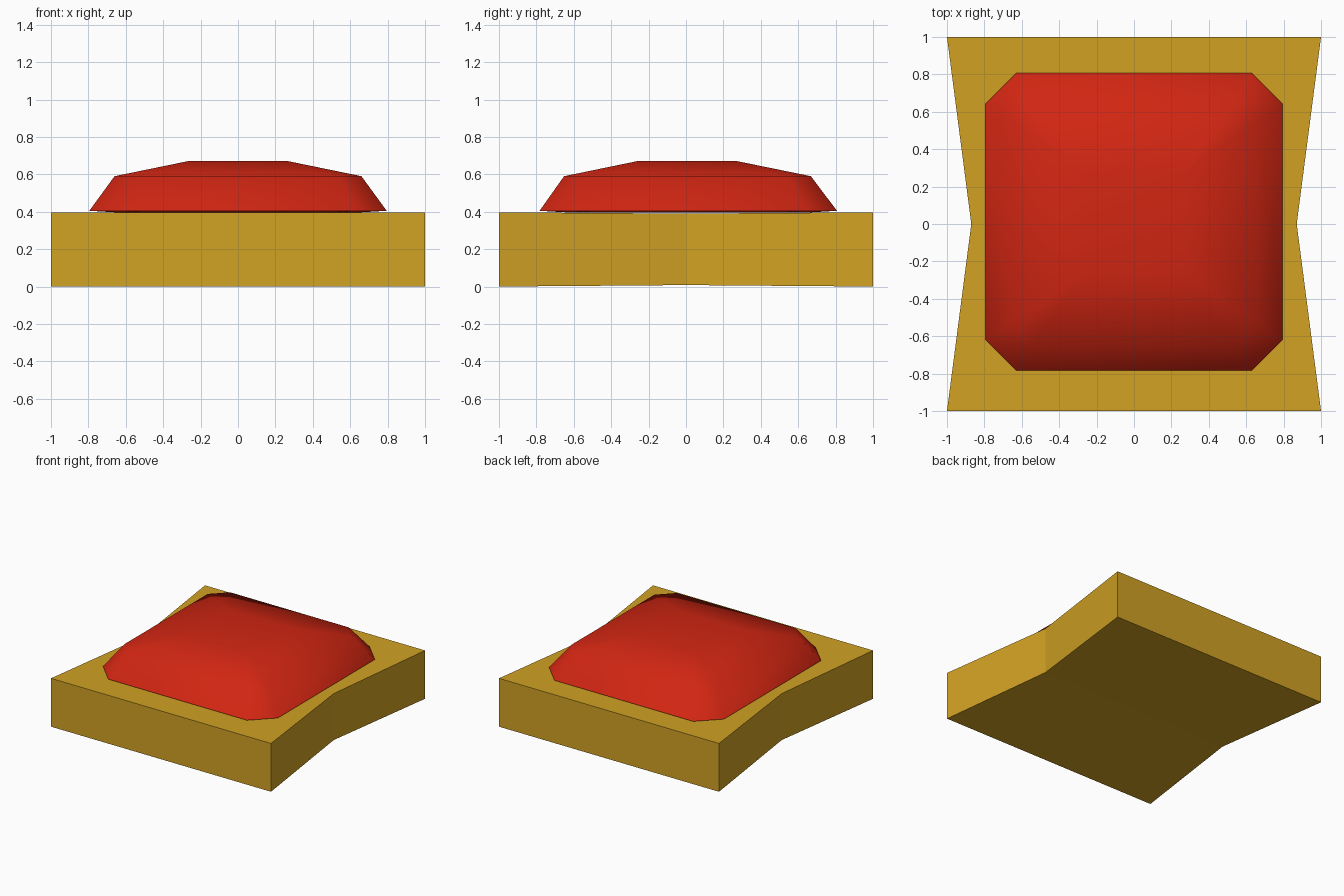
import bpy, bmesh

if "Cube" in bpy.data.objects:
    bpy.data.objects.remove(bpy.data.objects["Cube"])


def material(name, rgb):
    m = bpy.data.materials.new(name)
    m.diffuse_color = (*rgb, 1)
    m.use_nodes = True
    m.node_tree.nodes["Principled BSDF"].inputs["Base Color"].default_value = m.diffuse_color
    return m


def ring(bm, a, b, z, dy=0.0):
    """Chamfered square ring: half width a, straight edges reaching to b."""
    pts = [(b, -a), (a, -b), (a, b), (b, a), (-b, a), (-a, b), (-a, -b), (-b, -a)]
    return [bm.verts.new((x, y + dy, z)) for x, y in pts]


def bridge(bm, lower, upper):
    n = len(lower)
    for i in range(n):
        j = (i + 1) % n
        bm.faces.new((lower[i], lower[j], upper[j], upper[i]))


def finish(bm, name, mat, smooth):
    bmesh.ops.recalc_face_normals(bm, faces=bm.faces)
    for f in bm.faces:
        f.smooth = smooth
    mesh = bpy.data.meshes.new(name)
    bm.to_mesh(mesh)
    bm.free()
    mesh.materials.append(mat)
    obj = bpy.data.objects.new(name, mesh)
    bpy.context.collection.objects.link(obj)
    return obj


gold = material("gold", (0.64, 0.36, 0.017))
red = material("red", (0.64, 0.019, 0.006))

# base slab, pinched at the middle of its left and right sides
bm = bmesh.new()
outline = [(-1, -1), (1, -1), (0.87, 0), (1, 1), (-1, 1), (-0.87, 0)]
low = [bm.verts.new((x, y, 0.0 if y else 0.008)) for x, y in outline]
top = [bm.verts.new((x, y, 0.397 if y else 0.39)) for x, y in outline]
bridge(bm, low, top)
for loop in (low, top):
    bm.faces.new([loop[i] for i in (0, 1, 2, 5)])
    bm.faces.new([loop[i] for i in (5, 2, 3, 4)])
finish(bm, "base", gold, False)

# cushion: rings from the underside up to a square crown
bm = bmesh.new()
under = ring(bm, 0.64, 0.5, 0.396, 0.012)
rim = ring(bm, 0.795, 0.63, 0.405, 0.012)
shoulder = ring(bm, 0.66, 0.54, 0.59, 0.008)
bm.faces.new(under)
bridge(bm, under, rim)
bridge(bm, rim, shoulder)
c = 0.27
crown = [bm.verts.new((x, y + 0.006, 0.67)) for x, y in [(c, -c), (c, c), (-c, c), (-c, -c)]]
for i in range(4):
    a, b = shoulder[2 * i], shoulder[2 * i + 1]
    nxt = shoulder[(2 * i + 2) % 8]
    bm.faces.new((a, b, crown[i]))
    bm.faces.new((b, nxt, crown[(i + 1) % 4], crown[i]))
bm.faces.new(crown)
cushion = finish(bm, "cushion", red, True)

# keep the rim sharp, the rest soft
for e in cushion.data.edges:
    if all(cushion.data.vertices[v].co.z < 0.41 for v in e.vertices):
        e.use_edge_sharp = True
